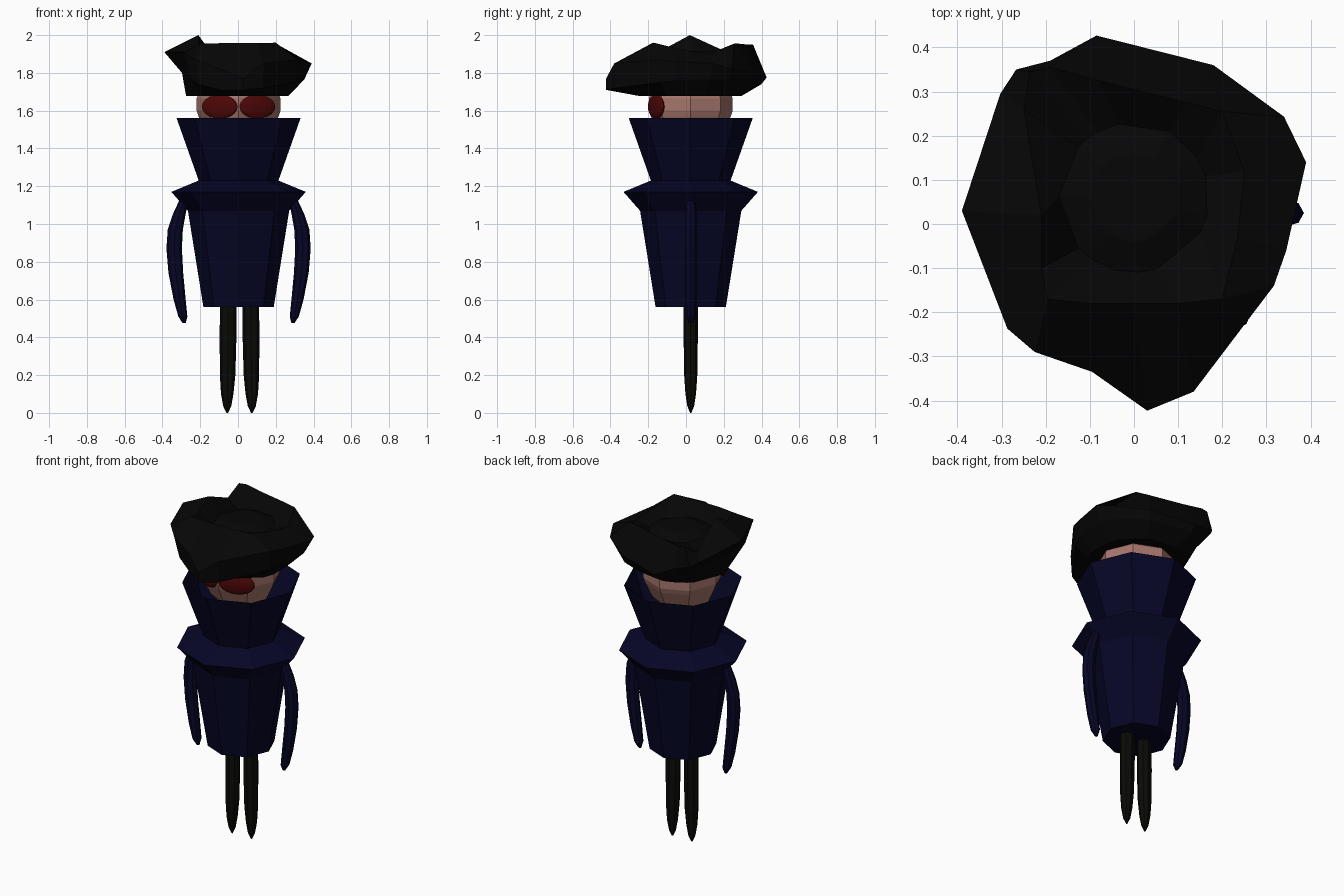
import bpy, bmesh, math
from mathutils import Vector

CX, CY = 0.003, 0.025  # body axis offset


def material(name, rgb):
    m = bpy.data.materials.new(name)
    m.diffuse_color = (*rgb, 1)
    return m


NAVY = material("navy cloth", (0.0018, 0.0018, 0.020))
BLACK = material("black felt", (0.0018, 0.0018, 0.0018))
DARK = material("dark trousers", (0.003, 0.003, 0.002))
SKIN = material("skin", (0.38, 0.18, 0.15))
RED = material("dark red", (0.075, 0.002, 0.002))


def loft(name, rings, mat, cap_start=True, cap_end=True):
    """Skin a list of equal-length point rings."""
    bm = bmesh.new()
    vs = [[bm.verts.new(p) for p in ring] for ring in rings]
    n = len(vs[0])
    for a, b in zip(vs, vs[1:]):
        for i in range(n):
            j = (i + 1) % n
            bm.faces.new((a[i], a[j], b[j], b[i]))
    if cap_start:
        bm.faces.new(vs[0][::-1])
    if cap_end:
        bm.faces.new(vs[-1])
    bmesh.ops.recalc_face_normals(bm, faces=bm.faces)
    me = bpy.data.meshes.new(name)
    bm.to_mesh(me)
    bm.free()
    me.materials.append(mat)
    ob = bpy.data.objects.new(name, me)
    bpy.context.collection.objects.link(ob)
    return ob


def ring(cx, cy, z, rx, ry=None, n=8):
    ry = rx if ry is None else ry
    return [(cx + rx * math.cos(math.tau * i / n),
             cy + ry * math.sin(math.tau * i / n), z) for i in range(n)]


# Coat body, shoulder cape and open flared collar
coat = [(0.186, 0.56), (0.268, 1.07), (0.356, 1.17), (0.211, 1.23), (0.328, 1.56)]
loft("coat", [ring(CX, CY, z, r) for r, z in coat], NAVY, cap_end=False)

# Head
head = [(0.10, 1.40), (0.17, 1.48), (0.212, 1.57), (0.222, 1.60),
        (0.222, 1.665), (0.20, 1.72), (0.12, 1.80)]
loft("head", [ring(CX, CY, z, r) for r, z in head], SKIN)

# Eyes, arms and legs on both sides
arm = [(0.285, 1.14, 0.022), (0.315, 1.05, 0.034), (0.335, 0.97, 0.040),
       (0.341, 0.87, 0.041), (0.332, 0.74, 0.039), (0.312, 0.60, 0.032),
       (0.295, 0.51, 0.024), (0.288, 0.475, 0.008)]
leg = [(0.060, 0.60, 0.044), (0.061, 0.38, 0.044), (0.063, 0.20, 0.041),
       (0.065, 0.10, 0.033), (0.065, 0.035, 0.021), (0.065, 0.0, 0.004)]
for s, side in ((-1, "left"), (1, "right")):
    loft(side + "_arm", [ring(CX + s * x, CY, z, r, min(0.031, r * 1.1))
                         for x, z, r in arm], NAVY)
    loft(side + "_leg", [ring(CX + s * x + 0.005, CY, z, r, r * 0.85)
                         for x, z, r in leg], DARK)
    bpy.ops.mesh.primitive_uv_sphere_add(segments=16, ring_count=10,
                                         location=(CX + s * 0.1, -0.158, 1.621),
                                         rotation=(0, 0, s * math.radians(22.5)))
    eye = bpy.context.object
    eye.name = side + "_eye"
    eye.scale = (0.102, 0.022, 0.063)
    eye.data.materials.append(RED)

# Hat brim stations: x, y, top z, lower-edge scale, lower-edge z
brim = [(0.39, 0.14, 1.85, 0.90, 1.765), (0.34, 0.243, 1.82, 0.92, 1.76),
        (0.18, 0.36, 1.80, 0.95, 1.75), (-0.085, 0.427, 1.775, 0.93, 1.74),
        (-0.19, 0.37, 1.82, 0.88, 1.75), (-0.267, 0.35, 1.84, 0.78, 1.76),
        (-0.303, 0.295, 1.86, 0.80, 1.77), (-0.39, 0.03, 1.91, 0.76, 1.80),
        (-0.287, -0.237, 1.91, 0.88, 1.77), (-0.225, -0.29, 1.87, 0.92, 1.74),
        (-0.095, -0.335, 1.82, 0.99, 1.71), (0.03, -0.423, 1.77, 1.0, 1.71),
        (0.135, -0.38, 1.85, 0.98, 1.72), (0.317, -0.14, 1.87, 0.96, 1.75),
        (0.345, -0.06, 1.86, 0.97, 1.76)]

# Upper rim of the turned-up brim, one point per station
rim = [(0.25, 0.12, 1.90), (0.20, 0.255, 1.955), (0.12, 0.275, 1.955),
       (-0.08, 0.325, 1.95), (-0.19, 0.355, 1.95), (-0.235, 0.345, 1.95),
       (-0.25, 0.26, 1.89), (-0.21, 0.02, 2.0), (-0.21, -0.10, 1.935),
       (-0.195, -0.17, 1.955), (-0.10, -0.18, 1.957), (0.0, -0.18, 1.957),
       (0.10, -0.18, 1.957), (0.20, -0.17, 1.96), (0.235, -0.03, 1.925)]


def hat_ring(r, z, cy=CY):
    """Circle whose points line up with the brim stations."""
    out = []
    for x, y, *_ in brim:
        d = Vector((x, y - CY)).normalized() * r
        out.append((d.x, cy + d.y, z))
    return out


outer = [(x, y, z) for x, y, z, _, _ in brim]
lower = [(x * k, CY + (y - CY) * k, z) for x, y, _, k, z in brim]
loft("hat", [hat_ring(0.275, 1.678), lower, outer, rim,
             hat_ring(0.17, 1.885, 0.06), hat_ring(0.10, 1.915, 0.06)], BLACK)
